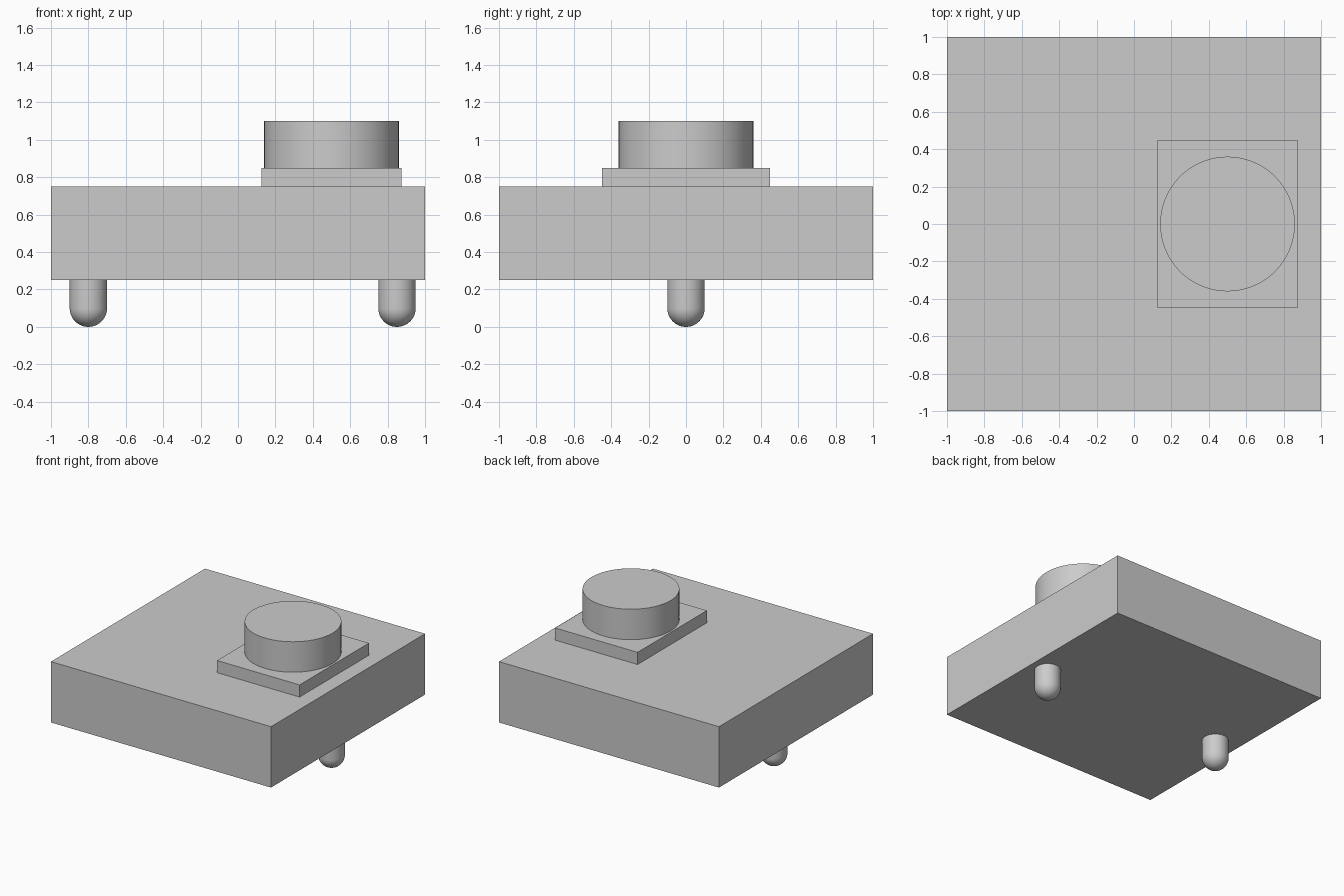
import bpy, bmesh, math
from mathutils import Vector

cube = bpy.data.objects.get("Cube")
if cube:
    bpy.data.objects.remove(cube, do_unlink=True)

# Single grey finish
grey = bpy.data.materials.new("plain_grey")
grey.use_nodes = True
colour = (0.6, 0.6, 0.6, 1)
grey.diffuse_color = colour
grey.node_tree.nodes["Principled BSDF"].inputs["Base Color"].default_value = colour


def finish(obj, name, smooth=False):
    obj.name = name
    obj.data.materials.append(grey)
    if smooth:
        bpy.ops.object.select_all(action="DESELECT")
        obj.select_set(True)
        bpy.context.view_layer.objects.active = obj
        bpy.ops.object.shade_smooth_by_angle(angle=math.radians(30))
    return obj


def box(name, size, location):
    bpy.ops.mesh.primitive_cube_add(size=1, location=location)
    obj = bpy.context.object
    for v in obj.data.vertices:
        v.co *= Vector(size)
    return finish(obj, name)


def rounded_pin(name, x, radius, top):
    """Lathe a straight pin with a hemispherical lower end."""
    bm = bmesh.new()
    steps = 12
    path = [(radius * math.sin(a), radius - radius * math.cos(a))
            for a in (i * math.pi / 2 / steps for i in range(steps + 1))]
    path += [(radius, top), (0, top)]
    verts = [bm.verts.new((r, 0, z)) for r, z in path]
    edges = [bm.edges.new(pair) for pair in zip(verts, verts[1:])]
    bmesh.ops.spin(bm, geom=verts + edges, cent=(0, 0, 0), axis=(0, 0, 1),
                   angle=math.tau, steps=48)
    bmesh.ops.remove_doubles(bm, verts=bm.verts, dist=0.0001)
    bmesh.ops.recalc_face_normals(bm, faces=bm.faces)
    mesh = bpy.data.meshes.new(name)
    bm.to_mesh(mesh)
    bm.free()
    obj = bpy.data.objects.new(name, mesh)
    obj.location.x = x
    bpy.context.collection.objects.link(obj)
    return finish(obj, name, smooth=True)


# Main block and raised plate
box("body", (2, 2, 0.5), (0, 0, 0.5))
box("raised_plate", (0.75, 0.9, 0.1), (0.5, 0, 0.8))

# Round button on the plate
bpy.ops.mesh.primitive_cylinder_add(vertices=96, radius=0.36, depth=0.25,
                                    location=(0.5, 0, 0.975))
finish(bpy.context.object, "round_button", smooth=True)

# Pins under the block
for name, x in (("left_pin", 0.85), ("right_pin", -0.8)):
    rounded_pin(name, x, 0.1, 0.25)
